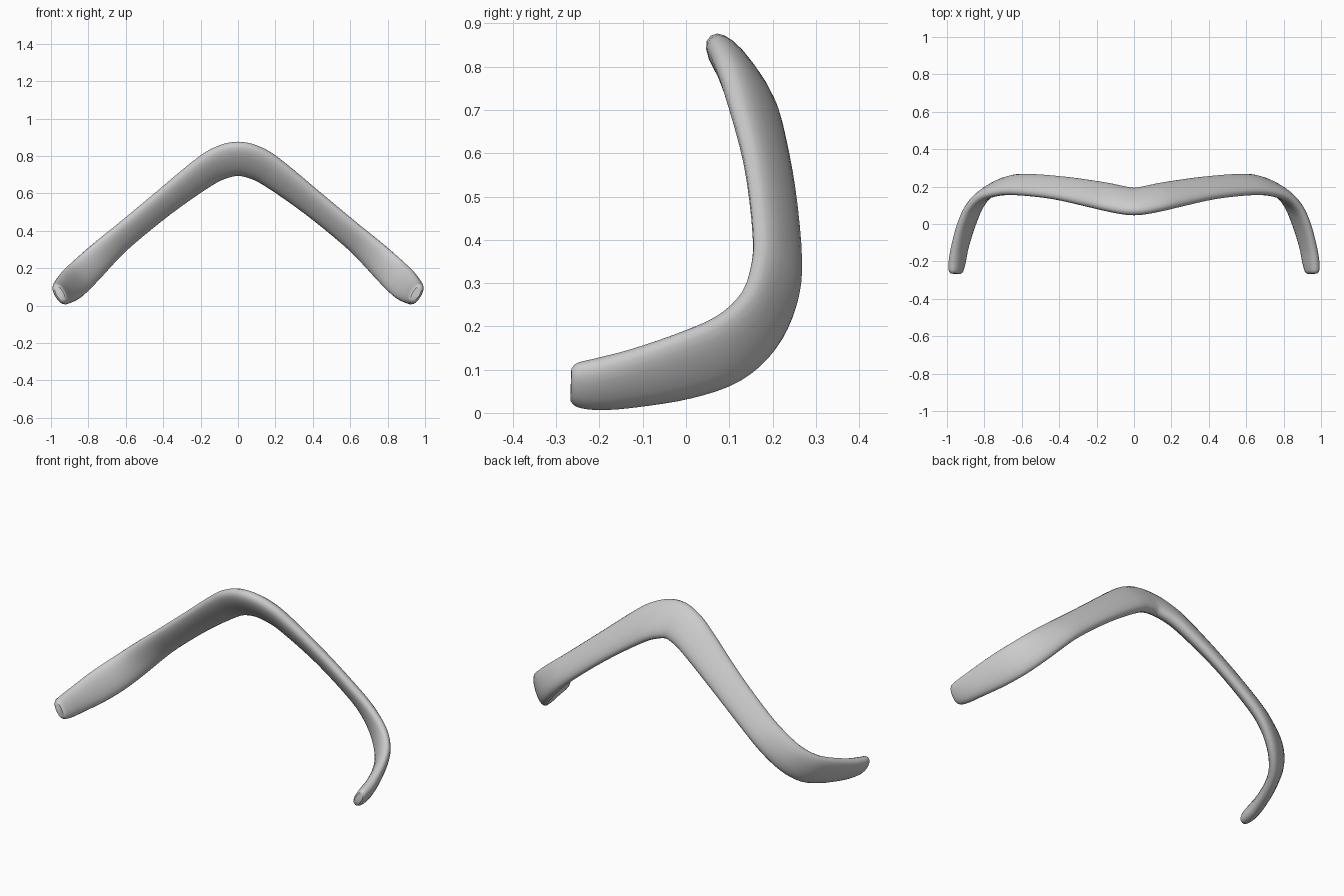
import bpy
import bmesh
import math
from mathutils import Vector

SIDES = 20   # points around the band
STEPS = 4    # rings between two stations

if "Cube" in bpy.data.objects:
    bpy.data.objects.remove(bpy.data.objects["Cube"])

# Stations from the crown to the left tip:
# centre x y z, direction of the upper edge x y z, half width, half thickness
HALF = [
    (0, .12, .785, 0, -.59, .81, .107, .042),
    (.1, .135, .76, .22, -.6, .77, .103, .042),
    (.2, .157, .70, .42, -.61, .67, .096, .04),
    (.4, .193, .547, .5, -.62, .61, .084, .035),
    (.6, .211, .383, .5, -.6, .63, .081, .034),
    (.7, .203, .295, .5, -.5, .7, .084, .034),
    (.785, .168, .213, .5, -.33, .8, .088, .034),
    (.85, .1, .15, .48, -.2, .85, .09, .033),
    (.895, 0, .11, .46, -.05, .88, .086, .032),
    (.93, -.12, .08, .47, 0, .88, .074, .033),
    (.945, -.2, .067, .5, 0, .86, .066, .034),
    (.952, -.25, .065, .5, 0, .86, .056, .029),
    (.953, -.266, .065, .5, 0, .86, .041, .019),
]


def mirrored(station):
    x, y, z, ux, *rest = station
    return (-x, y, z, -ux, *rest)


def blend(a, b, c, d, t):
    """Smooth curve through b and c."""
    return tuple(q + t / 2 * (r - p + t * (2 * p - 5 * q + 4 * r - s
                 + t * (3 * (q - r) + s - p)))
                 for p, q, r, s in zip(a, b, c, d))


def band_rings(stations):
    last = len(stations) - 1
    rows = []
    for i in range(last):
        group = [stations[min(max(i + k, 0), last)] for k in (-1, 0, 1, 2)]
        rows += [blend(*group, s / STEPS) for s in range(STEPS)]
    return rows + [stations[-1]]


def rounded(value):
    return math.copysign(abs(value) ** 0.88, value)


# Curved band, swept from the right tip over the crown to the left tip
rows = band_rings([mirrored(s) for s in reversed(HALF[1:])] + HALF)
bm = bmesh.new()
rings = []
for i, row in enumerate(rows):
    centre = Vector(row[:3])
    before = Vector(rows[max(i - 1, 0)][:3])
    after = Vector(rows[min(i + 1, len(rows) - 1)][:3])
    along = (after - before).normalized()
    up = Vector(row[3:6])
    up = (up - along * up.dot(along)).normalized()
    across = along.cross(up)
    ring = []
    for k in range(SIDES):
        angle = math.tau * k / SIDES
        ring.append(bm.verts.new(centre
                                 + up * row[6] * rounded(math.cos(angle))
                                 + across * row[7] * rounded(math.sin(angle))))
    rings.append(ring)

for a, b in zip(rings, rings[1:]):
    for k in range(SIDES):
        n = (k + 1) % SIDES
        bm.faces.new((a[k], a[n], b[n], b[k]))

# End caps
bm.faces.new(rings[0])
bm.faces.new(rings[-1])
bmesh.ops.recalc_face_normals(bm, faces=bm.faces)

mesh = bpy.data.meshes.new("curved_band")
bm.to_mesh(mesh)
bm.free()
band = bpy.data.objects.new("curved_band", mesh)
bpy.context.collection.objects.link(band)

# Plain grey
grey = bpy.data.materials.new("light_grey")
grey.use_nodes = True
colour = (0.6, 0.6, 0.6, 1)
grey.diffuse_color = colour
grey.node_tree.nodes["Principled BSDF"].inputs["Base Color"].default_value = colour
mesh.materials.append(grey)

bpy.context.view_layer.objects.active = band
band.select_set(True)
bpy.ops.object.shade_smooth_by_angle(angle=math.radians(40))
